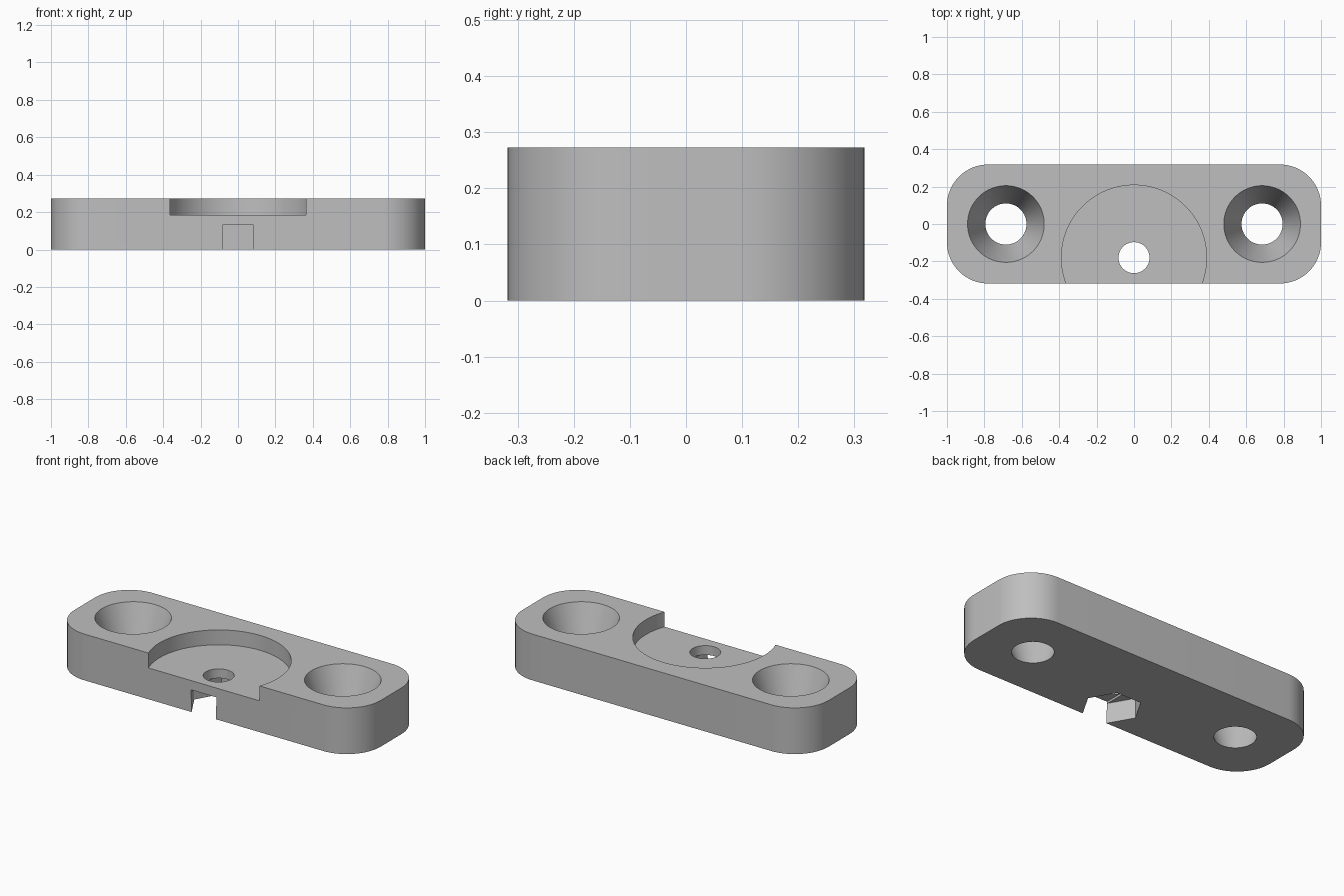
import bpy
import bmesh
import math
from mathutils import Matrix, Vector

HALF_X, HALF_Y, HEIGHT, CORNER = 1.0, 0.318, 0.273, 0.22
PIVOT_Y = -0.18          # shared centre of recess, bolt hole and nut pocket
SCREW_X = 0.685

cube = bpy.data.objects.get("Cube")
if cube:
    bpy.data.objects.remove(cube)

grey = bpy.data.materials.new("plain grey")
grey.use_nodes = True
colour = (0.52, 0.52, 0.52, 1)
grey.diffuse_color = colour
grey.node_tree.nodes["Principled BSDF"].inputs["Base Color"].default_value = colour


def add_object(name, bm):
    bmesh.ops.recalc_face_normals(bm, faces=bm.faces)
    mesh = bpy.data.meshes.new(name)
    bm.to_mesh(mesh)
    bm.free()
    mesh.materials.append(grey)
    obj = bpy.data.objects.new(name, mesh)
    bpy.context.collection.objects.link(obj)
    return obj


def cone(name, x, y, z0, z1, r0, r1, sides=96):
    bm = bmesh.new()
    bmesh.ops.create_cone(bm, cap_ends=True, segments=sides, radius1=r0, radius2=r1,
                          depth=z1 - z0,
                          matrix=Matrix.Translation((x, y, (z0 + z1) / 2)))
    return add_object(name, bm)


def box(name, low, high):
    low, high = Vector(low), Vector(high)
    bm = bmesh.new()
    bmesh.ops.create_cube(bm, size=1, matrix=Matrix.Translation((low + high) / 2)
                          @ Matrix.Diagonal((high - low).to_4d()))
    return add_object(name, bm)


# Mounting plate with rounded vertical corners
plate = box("mounting_plate", (-HALF_X, -HALF_Y, 0), (HALF_X, HALF_Y, HEIGHT))
bm = bmesh.new()
bm.from_mesh(plate.data)
uprights = [e for e in bm.edges if abs(e.verts[0].co.z - e.verts[1].co.z) > 0.1]
bmesh.ops.bevel(bm, geom=uprights, offset=CORNER, offset_type='OFFSET',
                segments=16, profile=0.5, affect='EDGES')
bm.to_mesh(plate.data)
bm.free()

# Tapered screw holes, overshooting both faces along the same slope
r_low, r_high, over = 0.11, 0.205, 0.05
slope = (r_high - r_low) / HEIGHT * over
cutters = [cone("screw_hole_cutter", side * SCREW_X, 0, -over, HEIGHT + over,
                r_low - slope, r_high + slope) for side in (-1, 1)]

# Round recess open to the front, and the bolt hole through its floor
cutters.append(cone("recess_cutter", 0, PIVOT_Y, 0.185, 0.4, 0.388, 0.388, 128))
cutters.append(cone("bolt_hole_cutter", 0, PIVOT_Y, 0.1, 0.25, 0.083, 0.083, 64))

# Hexagonal nut pocket with one flat breaking through the front
pocket = cone("nut_pocket_cutter", 0, PIVOT_Y, -0.1, 0.118, 0.16, 0.16, 6)
corner = pocket.data.vertices[0].co
turn = -math.atan2(corner.y - PIVOT_Y, corner.x)
centre = Vector((0, PIVOT_Y, 0))
pocket.data.transform(Matrix.Translation(centre) @ Matrix.Rotation(turn, 4, 'Z')
                      @ Matrix.Translation(-centre))
cutters.append(pocket)

# Shallow slot above the pocket
cutters.append(box("slot_cutter", (-0.083, -0.4, 0.08), (0.083, -0.042, 0.13)))

# Cut everything out of the plate
bpy.ops.object.select_all(action='DESELECT')
bpy.context.view_layer.objects.active = plate
plate.select_set(True)
for cutter in cutters:
    mod = plate.modifiers.new(cutter.name, 'BOOLEAN')
    mod.operation = 'DIFFERENCE'
    mod.solver = 'EXACT'
    mod.object = cutter
    bpy.ops.object.modifier_apply(modifier=mod.name)
    bpy.data.objects.remove(cutter)

bpy.ops.object.shade_smooth_by_angle(angle=math.radians(30))
